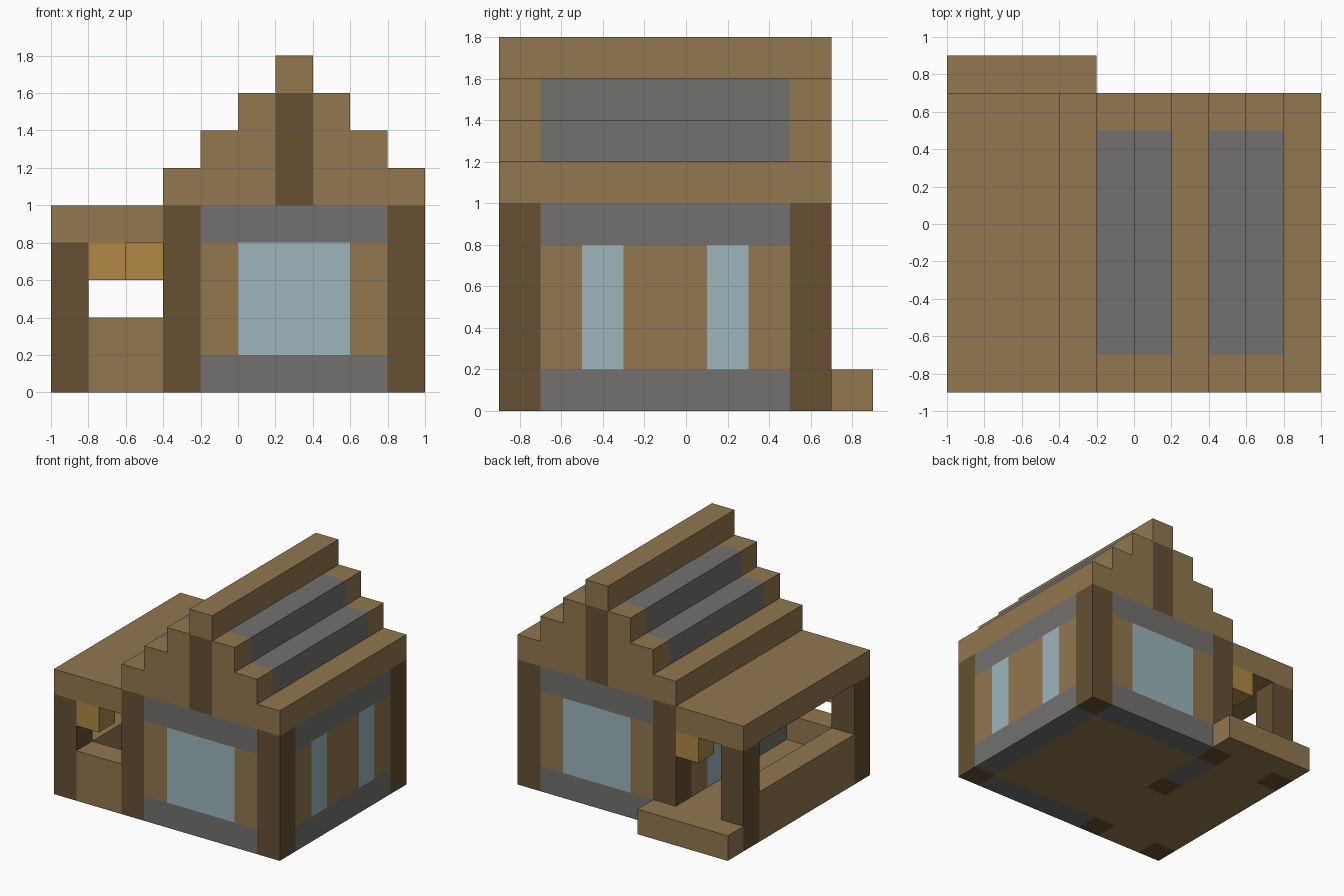
import bpy
import bmesh
from mathutils import Vector

old = bpy.data.objects.get("Cube")
if old:
    bpy.data.objects.remove(old, do_unlink=True)


def material(name, hex_code):
    def lin(c):
        return c / 12.92 if c <= 0.04045 else ((c + 0.055) / 1.055) ** 2.4
    rgb = [lin(int(hex_code[i:i + 2], 16) / 255) for i in (0, 2, 4)]
    m = bpy.data.materials.new(name)
    m.use_nodes = True
    m.diffuse_color = (*rgb, 1)
    m.node_tree.nodes["Principled BSDF"].inputs["Base Color"].default_value = (*rgb, 1)
    return m


WOOD = material("plank_wood", "92774E")
DARK = material("dark_timber", "665033")
STONE = material("grey_stone", "727170")
GLASS = material("pale_glass", "9CB5BC")
LAMP = material("amber_lantern", "B08844")


def box(name, mat, x, y, z):
    """Box from (low, high) ranges along each axis."""
    lo, hi = (Vector(p) for p in zip(x, y, z))
    bm = bmesh.new()
    bmesh.ops.create_cube(bm, size=1)
    for v in bm.verts:
        v.co = [lo[i] if v.co[i] < 0 else hi[i] for i in range(3)]
    me = bpy.data.meshes.new(name)
    bm.to_mesh(me)
    bm.free()
    me.materials.append(mat)
    ob = bpy.data.objects.new(name, me)
    bpy.context.collection.objects.link(ob)
    return ob


U = 0.2                                        # block size
LEFT, RIGHT = (-0.4, -0.2), (0.8, 1.0)         # side wall thickness
FRONT, BACK = (-0.9, -0.7), (0.5, 0.7)         # end wall thickness
IN_X, IN_Y = (-0.2, 0.8), (-0.7, 0.5)          # room interior
LOW, MID, TOP = (0, 0.2), (0.2, 0.8), (0.8, 1.0)

# House corner posts and door post
for x in (LEFT, RIGHT):
    for y in (FRONT, BACK):
        box("corner_post", DARK, x, y, (0, 1))
box("door_post", DARK, LEFT, (-0.1, 0.1), (0, 0.8))

# Front and back walls: stone bands, wood jambs, wide window
for side, y in (("front", FRONT), ("back", BACK)):
    box(side + "_stone_base", STONE, IN_X, y, LOW)
    box(side + "_stone_band", STONE, IN_X, y, TOP)
    box(side + "_window", GLASS, (0, 0.6), y, MID)
    for x in ((-0.2, 0), (0.6, 0.8)):
        box(side + "_wall", WOOD, x, y, MID)

# Right-hand wall with two narrow windows
box("side_stone_base", STONE, RIGHT, IN_Y, LOW)
box("side_stone_band", STONE, RIGHT, IN_Y, TOP)
for y in ((-0.5, -0.3), (0.1, 0.3)):
    box("side_window", GLASS, RIGHT, y, MID)
for y in ((-0.7, -0.5), (-0.3, 0.1), (0.3, 0.5)):
    box("side_wall", WOOD, RIGHT, y, MID)

# Porch-side wall with window and door
box("porch_wall_base", STONE, LEFT, (0.1, 0.5), LOW)
box("porch_wall_band", STONE, LEFT, IN_Y, TOP)
box("porch_window", GLASS, LEFT, (0.1, 0.3), MID)
box("porch_wall", WOOD, LEFT, (0.3, 0.5), MID)
box("door_sill", WOOD, LEFT, (-0.7, -0.1), LOW)
box("door", STONE, LEFT, (-0.7, -0.1), MID)

# Floors and back step
box("room_floor", WOOD, IN_X, IN_Y, LOW)
box("porch_floor", WOOD, (-0.8, -0.4), (-0.7, 0.7), LOW)
box("back_step", WOOD, (-1, -0.2), (0.7, 0.9), LOW)

# Porch posts, railings, roof and lanterns
for y in (FRONT, BACK):
    box("porch_post", DARK, (-1, -0.8), y, (0, 0.8))
box("front_railing", WOOD, (-0.8, -0.4), FRONT, (0, 0.4))
box("side_railing", WOOD, (-1, -0.8), IN_Y, (0, 0.4))
box("porch_roof", WOOD, (-1, -0.4), (-0.9, 0.7), TOP)
box("front_lantern", LAMP, (-0.8, -0.6), FRONT, (0.6, 0.8))
box("back_lantern", LAMP, (-0.6, -0.4), BACK, (0.6, 0.8))

# Stepped roof: stone courses between wooden gables
for i in range(3):
    z = (1 + U * i, 1 + U * (i + 1))
    x0, x1 = -0.4 + U * i, 1 - U * i
    box("roof_course", STONE if i else WOOD, (x0, x1), IN_Y, z)
    for y in (FRONT, BACK):
        box("gable_step", WOOD, (x0, 0.2), y, z)
        box("gable_step", WOOD, (0.4, x1), y, z)
for y in (FRONT, BACK):
    box("king_post", DARK, (0.2, 0.4), y, (1, 1.6))
box("roof_ridge", WOOD, (0.2, 0.4), (-0.9, 0.7), (1.6, 1.8))
